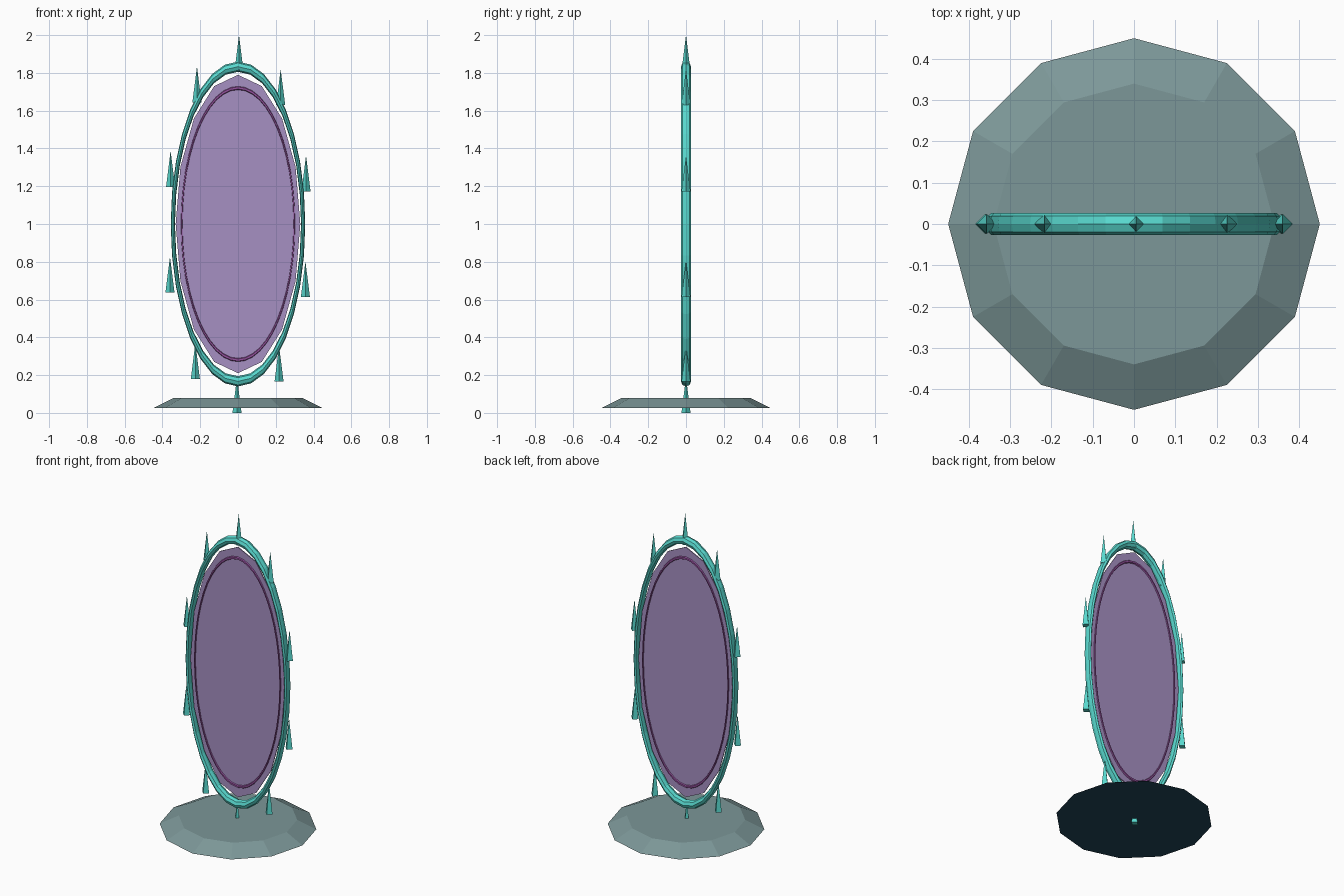
import bpy, math

if "Cube" in bpy.data.objects:
    bpy.data.objects.remove(bpy.data.objects["Cube"])


def material(name, r, g, b):
    def lin(c):
        c /= 255
        return c / 12.92 if c <= 0.04045 else ((c + 0.055) / 1.055) ** 2.4
    m = bpy.data.materials.new(name)
    m.diffuse_color = (lin(r), lin(g), lin(b), 1)
    m.use_nodes = True
    m.node_tree.nodes["Principled BSDF"].inputs["Base Color"].default_value = m.diffuse_color
    return m


TEAL = material("turquoise", 88, 216, 206)
PURPLE = material("pale purple", 166, 144, 194)
VIOLET = material("violet", 150, 82, 160)
GREY = material("grey teal", 124, 151, 152)
NAVY = material("dark navy", 32, 68, 88)


def finish(name, mat):
    ob = bpy.context.object
    ob.name = name
    ob.data.materials.append(mat)
    return ob


def oval_ring(name, radius, tube, segments, sides, mat):
    bpy.ops.mesh.primitive_torus_add(
        major_radius=radius, minor_radius=tube, major_segments=segments,
        minor_segments=sides, location=(0, 0, 1), rotation=(math.pi / 2, 0, 0))
    ob = finish(name, mat)
    ob.scale = (0.414, 1, 1)


# Base: shallow twelve-sided plinth with a dark underside
bpy.ops.mesh.primitive_cone_add(vertices=12, radius1=0.45, radius2=0.34,
                                depth=0.055, location=(0, 0, 0.0525))
base = finish("base", GREY)
base.data.materials.append(NAVY)
for p in base.data.polygons:
    if p.normal.z < -0.9:
        p.material_index = 1

# Oval frame and the thin inner rim
oval_ring("frame", 0.833, 0.027, 32, 8, TEAL)
oval_ring("inner_rim", 0.72, 0.011, 48, 6, VIOLET)

# Portal surface: thin sixteen-sided oval plate
bpy.ops.mesh.primitive_cylinder_add(vertices=16, radius=1, depth=0.006,
                                    location=(0, 0, 1), rotation=(math.pi / 2, 0, 0))
finish("portal_surface", PURPLE).scale = (0.33, 0.79, 1)

# Ten upright four-sided spikes around the frame
for i in range(10):
    a = i * math.tau / 10 + 0.014
    bpy.ops.mesh.primitive_cone_add(
        vertices=4, radius1=0.024, radius2=0, depth=0.19,
        location=(0.377 * math.sin(a), 0, 1 + 0.905 * math.cos(a)))
    finish(f"spike_{i + 1}", TEAL)
